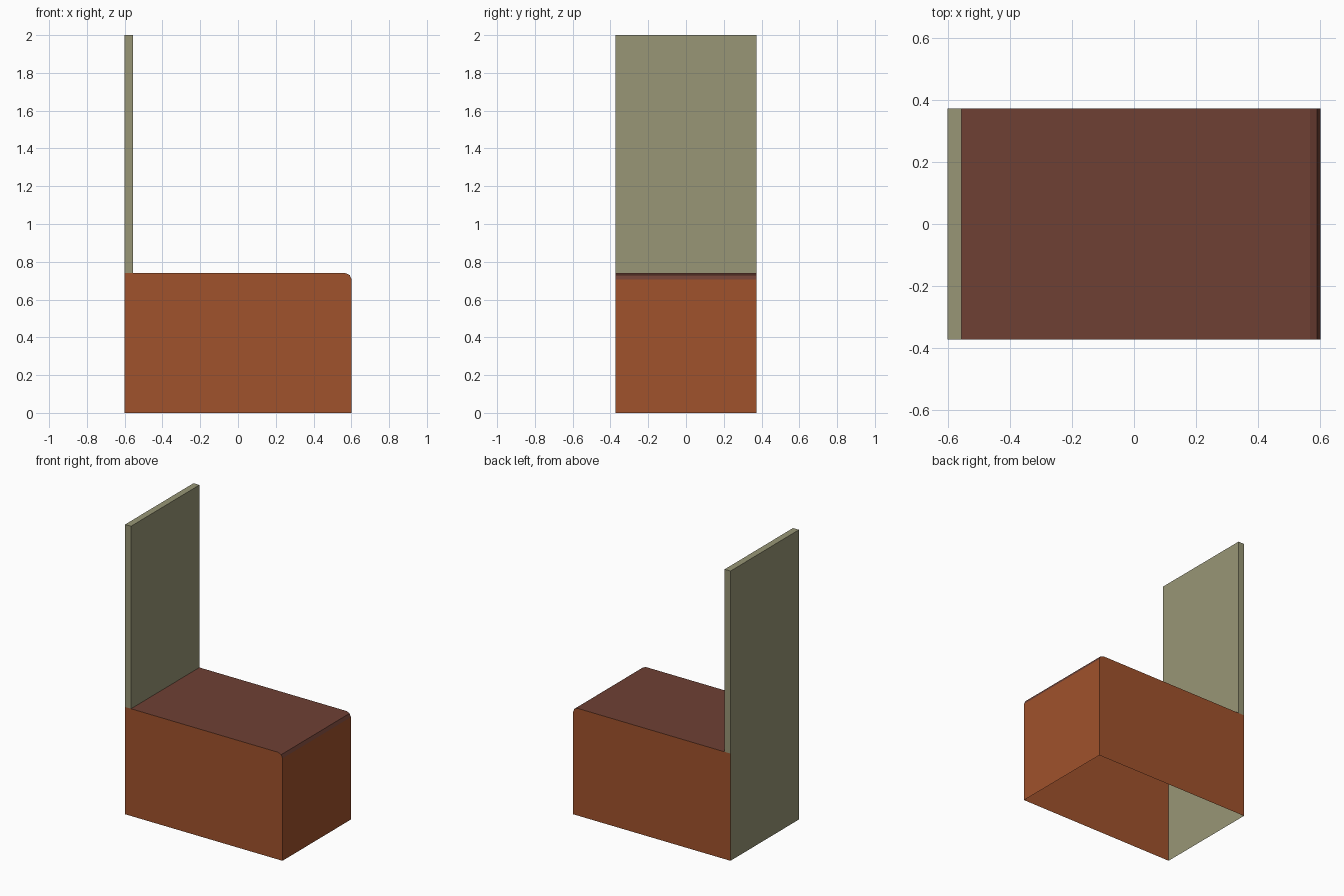
import bpy
import bmesh

default = bpy.data.objects.get("Cube")
if default:
    bpy.data.objects.remove(default, do_unlink=True)

HALF_X, HALF_Y = 0.601, 0.373
SEAT_Z, TOP_Z = 0.74, 2.0
PANEL_X = -0.556          # inner face of the upright panel
ROUND = 0.033             # rounded front edge of the seat


def make_material(name, rgb):
    mat = bpy.data.materials.new(name)
    mat.use_nodes = True
    color = (*rgb, 1.0)
    mat.diffuse_color = color
    mat.node_tree.nodes["Principled BSDF"].inputs["Base Color"].default_value = color
    return mat


sienna = make_material("sienna", (0.352, 0.084, 0.025))
brown = make_material("dark brown", (0.156, 0.051, 0.034))
olive = make_material("pale olive", (0.314, 0.305, 0.181))


def make_shell(name, strip, side, materials, strip_slots):
    """Sweep an open x-z strip across the width and close both sides."""
    bm = bmesh.new()

    def face(points, slot=0):
        bm.faces.new([bm.verts.new(p) for p in points]).material_index = slot

    for (x0, z0), (x1, z1), slot in zip(strip, strip[1:], strip_slots):
        face([(x0, -HALF_Y, z0), (x1, -HALF_Y, z1),
              (x1, HALF_Y, z1), (x0, HALF_Y, z0)], slot)
    face([(x, -HALF_Y, z) for x, z in reversed(side)])
    face([(x, HALF_Y, z) for x, z in side])
    bmesh.ops.remove_doubles(bm, verts=bm.verts, dist=0.0001)

    mesh = bpy.data.meshes.new(name)
    bm.to_mesh(mesh)
    bm.free()
    for mat in materials:
        mesh.materials.append(mat)
    obj = bpy.data.objects.new(name, mesh)
    bpy.context.collection.objects.link(obj)
    return obj


# Hollow seat box, open underneath, with a brown top and rounded edge
seat_strip = [
    (PANEL_X, SEAT_Z),
    (HALF_X - ROUND, SEAT_Z),
    (HALF_X - ROUND * 0.3, SEAT_Z - ROUND * 0.3),
    (HALF_X, SEAT_Z - ROUND),
    (HALF_X, 0),
]
seat_side = [(-HALF_X, 0), (-HALF_X, SEAT_Z)] + seat_strip
make_shell("seat_box", seat_strip, seat_side, [sienna, brown], [1, 1, 1, 0])

# Upright panel, whose outer face runs down to the floor
panel_strip = [(-HALF_X, 0), (-HALF_X, TOP_Z), (PANEL_X, TOP_Z), (PANEL_X, SEAT_Z)]
panel_side = [(-HALF_X, SEAT_Z)] + panel_strip[1:]
make_shell("back_panel", panel_strip, panel_side, [olive], [0, 0, 0])
